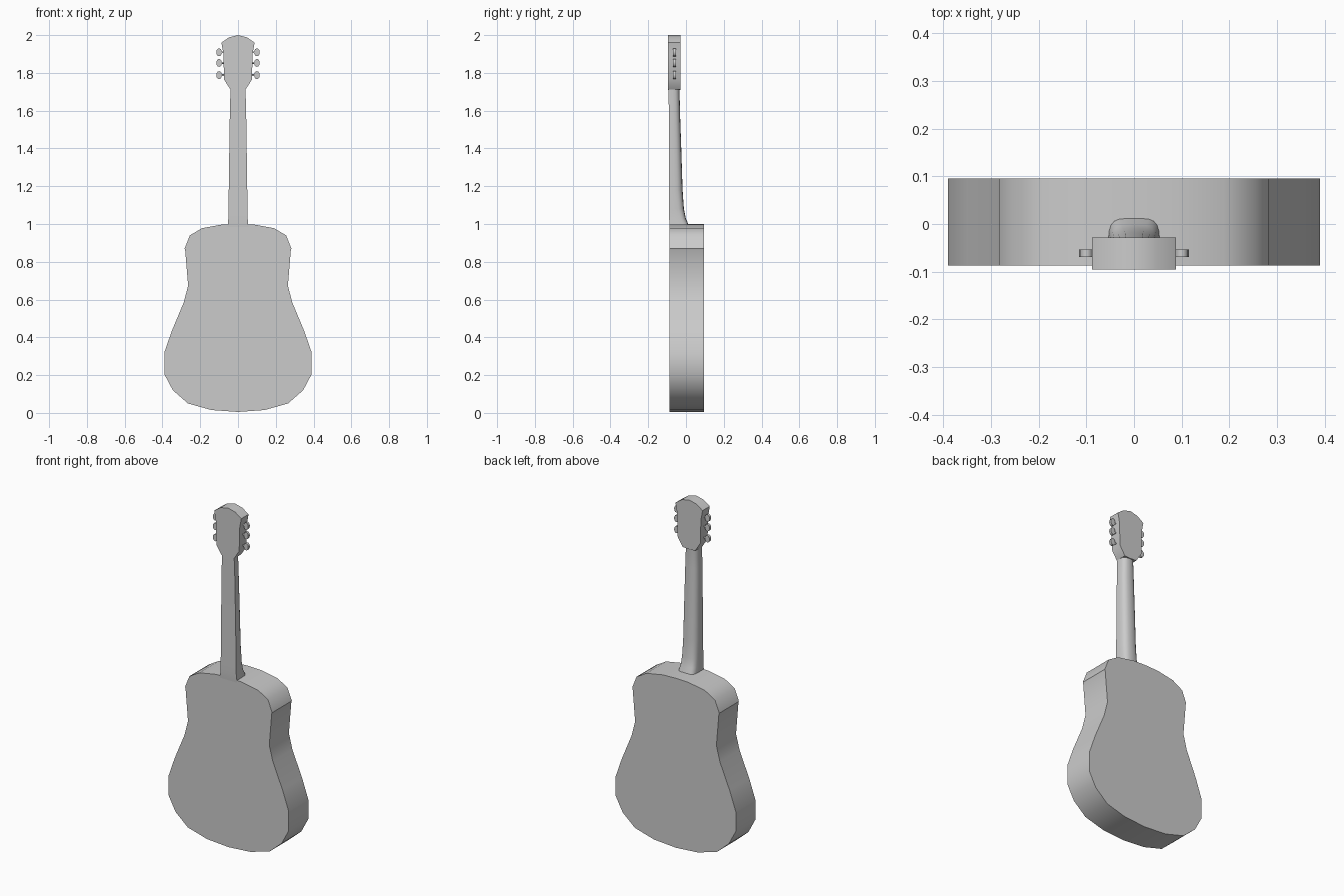
import bpy, bmesh, math

if "Cube" in bpy.data.objects:
    bpy.data.objects.remove(bpy.data.objects["Cube"])


def finish(name, bm, angle=50):
    bmesh.ops.recalc_face_normals(bm, faces=bm.faces)
    me = bpy.data.meshes.new(name)
    bm.to_mesh(me)
    bm.free()
    ob = bpy.data.objects.new(name, me)
    bpy.context.collection.objects.link(ob)
    bpy.ops.object.select_all(action='DESELECT')
    ob.select_set(True)
    bpy.context.view_layer.objects.active = ob
    bpy.ops.object.shade_smooth_by_angle(angle=math.radians(angle))
    return ob


def loft(name, rings):
    """Skin a list of closed point rings and cap both ends."""
    bm = bmesh.new()
    rows = [[bm.verts.new(p) for p in r] for r in rings]
    n = len(rows[0])
    for a, b in zip(rows, rows[1:]):
        for i in range(n):
            j = (i + 1) % n
            bm.faces.new((a[i], a[j], b[j], b[i]))
    bm.faces.new(rows[0])
    bm.faces.new(rows[-1])
    return finish(name, bm)


def slab(name, half, y0, y1):
    """Extrude a mirrored half outline (x, z) from y0 to y1."""
    outline = half + [(-x, z) for x, z in reversed(half) if x > 0]
    return loft(name, [[(x, y, z) for x, z in outline] for y in (y0, y1)])


# Body
slab("body", [(0, 0.005), (0.14, 0.015), (0.265, 0.05), (0.345, 0.12),
              (0.39, 0.205), (0.39, 0.32), (0.35, 0.435), (0.287, 0.585),
              (0.264, 0.675), (0.28, 0.865), (0.283, 0.87), (0.255, 0.94),
              (0.19, 0.978), (0.085, 0.997), (0, 1.0)], -0.087, 0.095)

# Headstock
slab("headstock", [(0, 1.71), (0.04, 1.712), (0.074, 1.765), (0.077, 1.9),
                   (0.088, 1.96), (0.048, 1.988), (0, 2.0)], -0.095, -0.028)


# Neck: flat front, rounded back, flaring into a heel
def neck_ring(z, w, front, back, power):
    mid = front + 0.35 * (back - front)
    pts = [(-w, front, z)]
    for k in range(11):
        a = math.pi * (1 - k / 10)
        c, s = math.cos(a), max(math.sin(a), 0)
        pts.append((math.copysign(abs(c) ** power, c) * w,
                    mid + s ** power * (back - mid), z))
    pts.append((w, front, z))
    return pts


loft("neck", [neck_ring(*r) for r in [
    (0.97, 0.055, -0.086, 0.02, 0.5), (1.0, 0.054, -0.088, 0.012, 0.5),
    (1.03, 0.051, -0.089, -0.001, 0.6), (1.08, 0.05, -0.089, -0.011, 0.7),
    (1.18, 0.049, -0.089, -0.018, 0.8), (1.4, 0.046, -0.09, -0.025, 0.8),
    (1.6, 0.043, -0.091, -0.032, 0.8), (1.7, 0.04, -0.092, -0.034, 0.8),
    (1.75, 0.04, -0.092, -0.03, 0.8)]])

# Tuning pegs: oval knobs on short shafts
for side, label in ((-1, "left"), (1, "right")):
    for i, z in enumerate((1.788, 1.853, 1.909)):
        ring = [(math.cos(math.tau * k / 12) * 0.015 + side * 0.1,
                 math.sin(math.tau * k / 12) * 0.021 + z) for k in range(12)]
        loft(f"{label}_peg_knob_{i + 1}",
             [[(x, y, h) for x, h in ring] for y in (-0.069, -0.054)])
        loft(f"{label}_peg_shaft_{i + 1}",
             [[(x * side, -0.0615 + 0.005 * math.cos(math.tau * k / 8),
                z + 0.005 * math.sin(math.tau * k / 8)) for k in range(8)]
              for x in (0.06, 0.095)])
